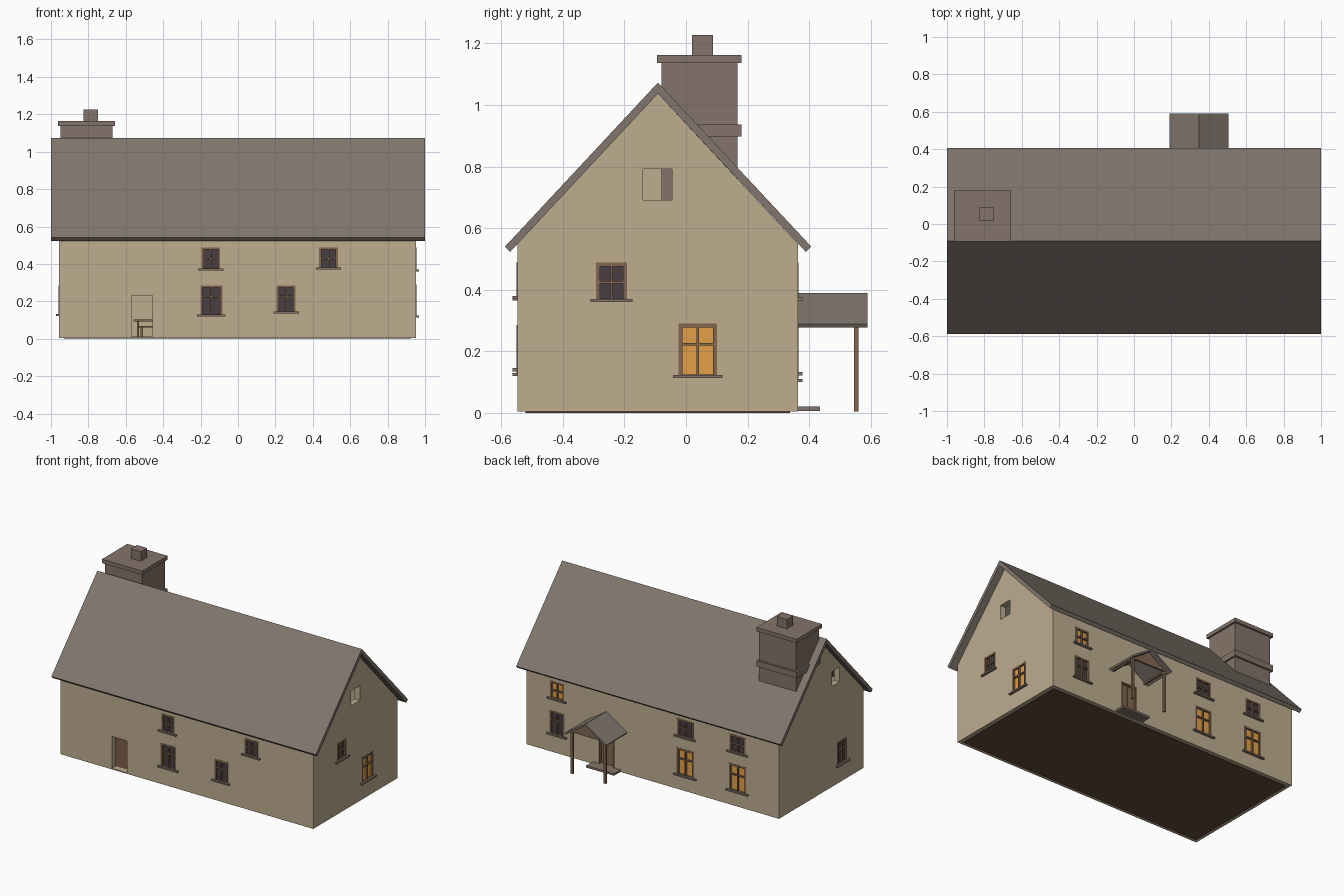
import bpy, bmesh
from mathutils import Vector

if "Cube" in bpy.data.objects:
    bpy.data.objects.remove(bpy.data.objects["Cube"])


def mat(name, rgb):
    lin = [((c / 255 + 0.055) / 1.055) ** 2.4 for c in rgb]
    m = bpy.data.materials.new(name)
    m.diffuse_color = (*lin, 1)
    m.use_nodes = True
    m.node_tree.nodes["Principled BSDF"].inputs["Base Color"].default_value = m.diffuse_color
    return m


PLASTER = mat("plaster", (190, 173, 143))
SLATE = mat("slate", (128, 118, 109))
STONE = mat("stone", (132, 116, 106))
WOOD = mat("wood", (130, 103, 80))
FLOOR = mat("floor", (98, 75, 58))
LIT = mat("lit_glass", (226, 160, 74))
DARK = mat("dark_glass", (72, 62, 66))


def add_box(bm, lo, hi):
    lo, hi = [min(a, b) for a, b in zip(lo, hi)], [max(a, b) for a, b in zip(lo, hi)]
    vs = bmesh.ops.create_cube(bm, size=1)["verts"]
    for v in vs:
        v.co = Vector([lo[i] + (v.co[i] + 0.5) * (hi[i] - lo[i]) for i in range(3)])


def finish(name, bm, material=None):
    bmesh.ops.recalc_face_normals(bm, faces=bm.faces)
    me = bpy.data.meshes.new(name)
    bm.to_mesh(me)
    bm.free()
    if material:
        me.materials.append(material)
    ob = bpy.data.objects.new(name, me)
    bpy.context.collection.objects.link(ob)
    return ob


def boxes(name, parts, material=None):
    bm = bmesh.new()
    for lo, hi in parts:
        add_box(bm, lo, hi)
    return finish(name, bm, material)


def prism(name, profile, axis, a, b, material):
    """Extrude a (horizontal, z) profile along x or y."""
    bm = bmesh.new()
    place = (lambda h, z: (a, h, z)) if axis == "x" else (lambda h, z: (h, a, z))
    face = bm.faces.new([bm.verts.new(place(h, z)) for h, z in profile])
    res = bmesh.ops.extrude_face_region(bm, geom=[face])
    step = Vector((b - a, 0, 0) if axis == "x" else (0, b - a, 0))
    for v in res["geom"]:
        if isinstance(v, bmesh.types.BMVert):
            v.co += step
    return finish(name, bm, material)


# Wall planes: u runs along the wall, d points outwards
X0, X1, Y0, Y1, MID = -0.958, 0.953, -0.548, 0.364, -0.091
PLACE = {
    "front": lambda u, d, z: (u, Y0 - d, z),
    "back": lambda u, d, z: (u, Y1 + d, z),
    "right": lambda u, d, z: (X1 + d, u, z),
    "left": lambda u, d, z: (X0 - d, u, z),
}

# Windows: wall, centre, width, bottom, top, lit, transom fraction
WINDOWS = [
    ("front", -0.145, 0.10, 0.365, 0.488, False, 0.5),
    ("front", -0.142, 0.117, 0.12, 0.285, False, 0.64),
    ("front", 0.484, 0.10, 0.37, 0.488, False, 0.5),
    ("front", 0.257, 0.10, 0.135, 0.285, False, 0.62),
    ("back", 0.72, 0.105, 0.365, 0.488, True, 0.5),
    ("back", 0.72, 0.112, 0.122, 0.285, False, 0.62),
    ("back", -0.25, 0.12, 0.365, 0.488, False, 0.5),
    ("back", -0.25, 0.13, 0.10, 0.288, True, 0.62),
    ("back", -0.645, 0.12, 0.365, 0.488, False, 0.5),
    ("back", -0.645, 0.13, 0.10, 0.288, True, 0.62),
    ("right", -0.242, 0.10, 0.36, 0.488, False, 0.5),
    ("right", 0.038, 0.124, 0.113, 0.29, True, 0.62),
    ("left", -0.32, 0.10, 0.122, 0.285, False, 0.62),
]
# Plain openings: two doorways and two attic holes
OPENINGS = [
    ("front", -0.513, 0.112, 0.012, 0.23),
    ("back", 0.345, 0.125, 0.012, 0.24),
    ("right", -0.092, 0.094, 0.692, 0.792),
    ("left", -0.25, 0.08, 0.692, 0.792),
]


def span(wall, u0, u1, d0, d1, z0, z1):
    p = PLACE[wall]
    return p(u0, d0, z0), p(u1, d1, z1)


# Hollow walls with all openings cut
walls = prism("walls", [(Y0, 0.005), (Y1, 0.005), (Y1, 0.548), (MID, 1.037), (Y0, 0.548)],
              "x", X0, X1, PLASTER)
T = 0.04
room = boxes("room_cutter", [((X0 + T, Y0 + T, -0.1), (X1 - T, Y1 - T, 1.3))])
holes = boxes("opening_cutter", [span(w, u - s / 2, u + s / 2, -0.06, 0.06, z0, z1)
                                 for w, u, s, z0, z1, *_ in WINDOWS + OPENINGS])
for cutter in (room, holes):
    cutter.hide_render = True
    mod = walls.modifiers.new(cutter.name, "BOOLEAN")
    mod.operation, mod.solver, mod.object = "DIFFERENCE", "EXACT", cutter
deps = bpy.context.evaluated_depsgraph_get()
baked = bpy.data.meshes.new_from_object(walls.evaluated_get(deps))
walls.modifiers.clear()
walls.data = baked
for cutter in (room, holes):
    bpy.data.objects.remove(cutter)

# Window frames with glazing bars, glass and sills
for i, (w, u, s, z0, z1, lit, frac) in enumerate(WINDOWS):
    a, b, f, t = u - s / 2, u + s / 2, 0.012, 0.004
    zt = z0 + (z1 - z0) * frac
    bars = [(a, a + f, z0, z1), (b - f, b, z0, z1), (a, b, z1 - f, z1), (a, b, z0, z0 + f),
            (u - t, u + t, z0, z1), (a, b, zt - t, zt + t)]
    boxes(f"window_frame_{i}", [span(w, p, q, -0.024, 0.002, r, v) for p, q, r, v in bars], WOOD)
    boxes(f"window_glass_{i}", [span(w, a, b, -0.018, -0.01, z0, z1)], LIT if lit else DARK)
    boxes(f"window_sill_{i}", [span(w, a - 0.018, b + 0.018, -0.01, 0.015, z0, z0 + 0.01)], STONE)

# Floor slab
boxes("floor", [((X0 + 0.027, Y0 + 0.027, 0), (X1 - 0.027, Y1 - 0.027, 0.01))], FLOOR)

# Main roof
prism("roof", [(-0.588, 0.54), (MID, 1.073), (0.407, 0.54), (0.389, 0.523), (MID, 1.037), (-0.571, 0.523)],
      "x", -1, 1, SLATE)

# Chimney stack running down to the floor, with band, cap and pot
boxes("chimney", [
    ((-0.95, -0.08, 0.01), (-0.67, 0.167, 1.137)),
    ((-0.963, -0.08, 0.897), (-0.658, 0.18, 0.937)),
    ((-0.963, -0.094, 1.137), (-0.658, 0.18, 1.163)),
    ((-0.825, 0.02, 1.163), (-0.748, 0.088, 1.227)),
], STONE)

# Porch: roof, gable panel, posts, side beams and step
prism("porch_roof", [(0.19, 0.288), (0.347, 0.39), (0.504, 0.288), (0.498, 0.277), (0.347, 0.376), (0.196, 0.277)],
      "y", Y1 - 0.01, 0.59, SLATE)
prism("porch_gable", [(0.215, 0.288), (0.347, 0.376), (0.479, 0.288)], "y", 0.546, 0.558, WOOD)
boxes("porch_posts", [((x - 0.008, 0.545, 0.005), (x + 0.008, 0.56, 0.292)) for x in (0.222, 0.472)], WOOD)
boxes("porch_beams", [((x - 0.006, Y1, 0.28), (x + 0.006, 0.55, 0.29)) for x in (0.222, 0.472)], WOOD)
boxes("porch_step", [((0.24, Y1 - 0.03, 0.006), (0.45, 0.435, 0.02))], STONE)

# Back door with planks and frame
boxes("door_frame", [span("back", *p) for p in [
    (0.282, 0.292, -0.035, 0, 0.015, 0.24), (0.398, 0.408, -0.035, 0, 0.015, 0.24),
    (0.282, 0.408, -0.035, 0, 0.23, 0.24)]], WOOD)
boxes("door_planks", [span("back", 0.292 + k * 0.0265, 0.3175 + k * 0.0265, -0.03, -0.018, 0.018, 0.23)
                      for k in range(4)], WOOD)
boxes("door_backing", [span("back", 0.29, 0.40, -0.034, -0.022, 0.018, 0.23)], WOOD)

# Table and bench inside, seen through the open doorway
boxes("table", [((-0.56, -0.2, 0.092), (-0.25, -0.04, 0.102))] +
      [((x, y, 0.01), (x + 0.012, y + 0.012, 0.092)) for x in (-0.54, -0.28) for y in (-0.19, -0.06)], WOOD)
boxes("bench", [((-0.535, -0.29, 0.06), (-0.27, -0.23, 0.068))] +
      [((x, -0.28, 0.01), (x + 0.012, -0.24, 0.06)) for x in (-0.52, -0.3)], WOOD)
